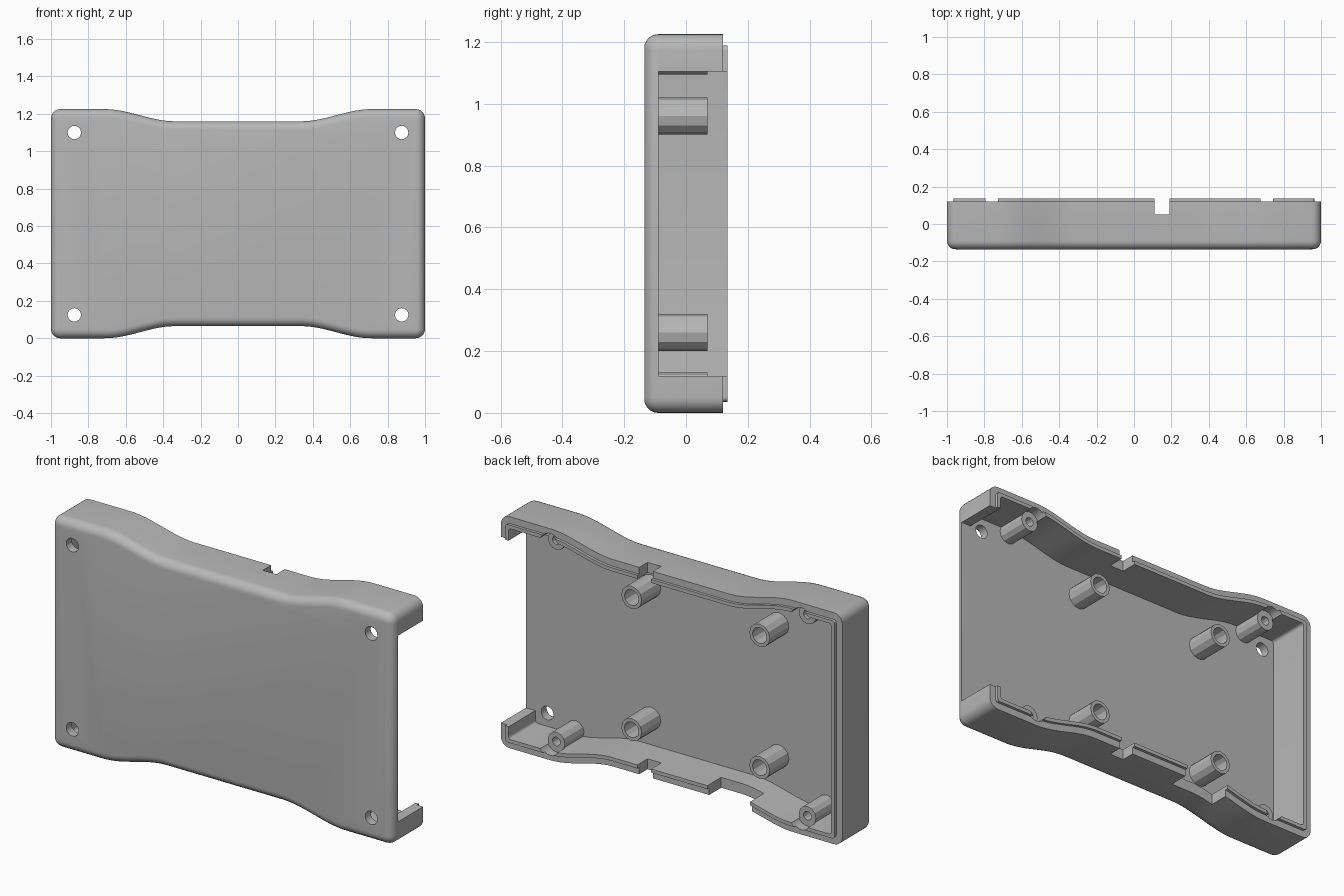
import bpy, bmesh, math
from mathutils import Matrix

cube = bpy.data.objects.get("Cube")
if cube:
    bpy.data.objects.remove(cube, do_unlink=True)

H = 1.225                          # case height
FRONT, FLOOR, RIM, LIP = -0.135, -0.09, 0.12, 0.135
FILLET, WALL, STEP, TIP = 0.045, 0.055, 0.036, 0.07

grey = bpy.data.materials.new("grey plastic")
grey.use_nodes = True
grey.diffuse_color = (0.48, 0.48, 0.48, 1)
grey.node_tree.nodes["Principled BSDF"].inputs["Base Color"].default_value = grey.diffuse_color


def make_object(name, bm):
    bmesh.ops.recalc_face_normals(bm, faces=bm.faces)
    mesh = bpy.data.meshes.new(name)
    bm.to_mesh(mesh)
    bm.free()
    mesh.materials.append(grey)
    ob = bpy.data.objects.new(name, mesh)
    bpy.context.collection.objects.link(ob)
    return ob


def waist(x):
    """How far the long edges are drawn in at x."""
    t = min(max((0.71 - abs(x)) / 0.37, 0), 1)
    return 0.065 * t * t * (3 - 2 * t)


def outline(inset):
    """Waisted rounded rectangle in x and z, moved inward by inset."""
    r = max(0.05 - inset, 0.015)
    w, h = 1 - inset, H / 2 - inset
    quarter = [(w - r + r * math.cos(a), h - r + r * math.sin(a))
               for a in (math.pi / 2 * i / 6 for i in range(7))]
    n = 44
    edge = [(0.76 - 1.52 * i / n) for i in range(n + 1)]
    top = quarter + [(x, h - waist(x)) for x in edge]
    top += [(-x, z) for x, z in reversed(quarter)]
    loop = top + [(x, -z) for x, z in reversed(top)]
    return [(x, z + H / 2) for x, z in loop]


# Shell: rounded front edge, outer wall, stepped rim, inner wall, floor
sections = []
for i in range(7):
    a = math.pi / 2 * i / 6
    sections.append((FILLET * (1 - math.sin(a)), FLOOR - FILLET * math.cos(a)))
sections += [(0, RIM), (STEP, RIM), (STEP, LIP), (WALL, LIP), (WALL, FLOOR)]
bm = bmesh.new()
rings = [[bm.verts.new((x, y, z)) for x, z in outline(d)] for d, y in sections]
for a, b in zip(rings, rings[1:]):
    for i in range(len(a)):
        j = (i + 1) % len(a)
        bm.faces.new((a[i], a[j], b[j], b[i]))
bm.faces.new(rings[0])
bm.faces.new(rings[-1])
shell = make_object("case_shell", bm)


def cut(target, cutter):
    mod = target.modifiers.new("cut", 'BOOLEAN')
    mod.operation, mod.solver, mod.object = 'DIFFERENCE', 'EXACT', cutter
    bpy.context.view_layer.objects.active = target
    bpy.ops.object.modifier_apply(modifier=mod.name)
    bpy.data.objects.remove(cutter, do_unlink=True)


def box(x, y, z):
    bm = bmesh.new()
    bmesh.ops.create_cube(bm, size=1)
    for v in bm.verts:
        v.co = [lo + (c + 0.5) * (hi - lo) for c, (lo, hi) in zip(v.co, (x, y, z))]
    return make_object("cutter", bm)


def rod(x, z, radius, y0, y1, sides):
    bm = bmesh.new()
    bmesh.ops.create_cone(bm, cap_ends=True, segments=sides, radius1=radius, radius2=radius,
                          depth=y1 - y0, matrix=Matrix.Translation((x, (y0 + y1) / 2, z))
                          @ Matrix.Rotation(math.pi / 2, 4, 'X'))
    return make_object("cutter", bm)


def tube(name, x, z, outer, inner):
    """Hollow post standing on the floor."""
    bm = bmesh.new()
    sides = 12
    path = [(outer, FLOOR - 0.01), (outer, TIP), (inner, TIP), (inner, FLOOR - 0.01)]
    loops = [[bm.verts.new((x + r * math.cos(2 * math.pi * i / sides), y,
                            z + r * math.sin(2 * math.pi * i / sides)))
              for i in range(sides)] for r, y in path]
    for k in range(4):
        a, b = loops[k], loops[(k + 1) % 4]
        for i in range(sides):
            j = (i + 1) % sides
            bm.faces.new((a[i], a[j], b[j], b[i]))
    return make_object(name, bm)


# Side opening and cable notches
cut(shell, box((0.9, 1.1), (FLOOR + 0.0005, 0.3), (0.12, 1.105)))
cut(shell, box((0.11, 0.19), (0.05, 0.3), (-0.1, H + 0.1)))
cut(shell, box((-0.47, -0.22), (0.02, 0.3), (-0.1, 0.15)))

# Corner holes through the front
for x in (-0.875, 0.875):
    for z in (0.125, 1.1):
        cut(shell, rod(x, z, 0.036, -0.3, 0, 16))

# Screw posts by the long walls, with clearance cut in the rim
for side, x in (("right", -0.76), ("left", 0.71)):
    for level, z in (("lower", 0.08), ("upper", H - 0.08)):
        cut(shell, rod(x, z, 0.055, TIP, 0.3, 20))
        tube(f"screw_post_{level}_{side}", x, z, 0.05, 0.023)

# Board standoffs on the floor
for side, x in (("right", -0.48), ("left", 0.27)):
    for level, z in (("lower", 0.26), ("upper", 0.96)):
        tube(f"standoff_{level}_{side}", x, z, 0.06, 0.042)

# Smooth the shell, keeping its hard edges
bpy.ops.object.select_all(action='DESELECT')
shell.select_set(True)
bpy.context.view_layer.objects.active = shell
bpy.ops.object.shade_smooth_by_angle(angle=math.radians(30))
